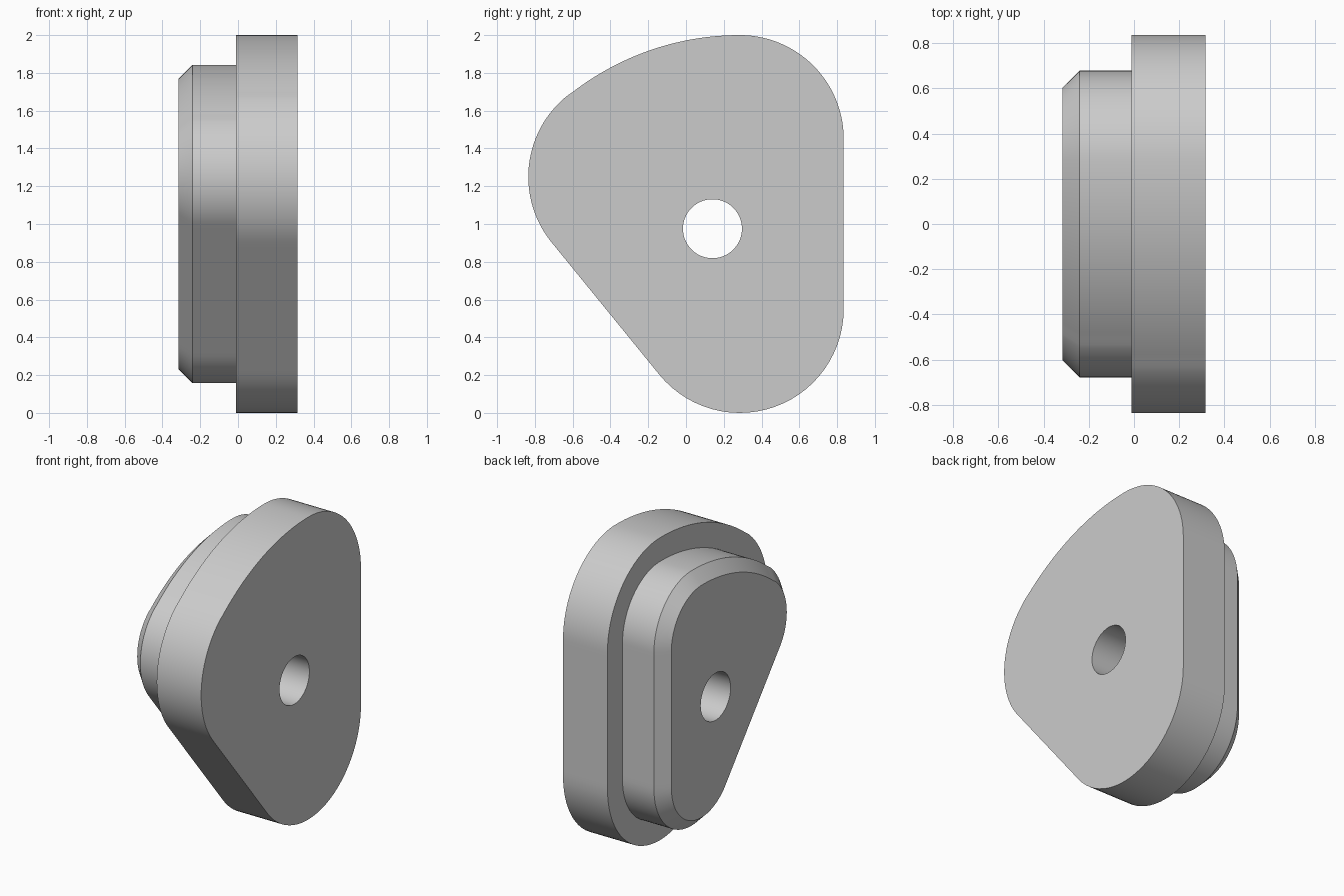
import bpy, bmesh, math
from math import cos, sin, radians, atan2

if "Cube" in bpy.data.objects:
    bpy.data.objects.remove(bpy.data.objects["Cube"])

# Rounded cam outline in the y-z plane: (centre y, centre z, radius, start, end)
LOW, HIGH, SIDE = (0.285, 0.55), (0.285, 1.45), (-0.285, 1.25)
a_big = math.degrees(atan2(SIDE[1] - LOW[1], SIDE[0] - LOW[0]))
a_low = a_big + 90
ARCS = [
    (*HIGH, 0.55, 0, 90),             # upper corner
    (*LOW, 1.45, 90, a_big),          # broad crown
    (*SIDE, 0.55, a_big, a_low),      # side corner
    (*LOW, 0.55, a_low, 360),         # lower corner
]
HOLE = (0.14, 0.975, 0.156)
STEPS = 28


def outline(inset):
    """Offset outline; the two straight runs are subdivided evenly."""
    arcs = [[(cy + (r - inset) * cos(radians(a0 + (a1 - a0) * i / STEPS)),
              cz + (r - inset) * sin(radians(a0 + (a1 - a0) * i / STEPS)))
             for i in range(STEPS + 1)] for cy, cz, r, a0, a1 in ARCS]
    pts = []
    for k, arc in enumerate(arcs):
        nxt = arcs[(k + 1) % len(arcs)][0]
        pts += arc[:-1]
        if k in (2, 3):
            (y0, z0), (y1, z1) = arc[-1], nxt
            pts += [(y0 + (y1 - y0) * i / STEPS, z0 + (z1 - z0) * i / STEPS)
                    for i in range(STEPS)]
    return pts


# Bore points face the matching outline points
bore = []
for y, z in outline(0):
    a = atan2(z - HOLE[1], y - HOLE[0])
    bore.append((HOLE[0] + HOLE[2] * cos(a), HOLE[1] + HOLE[2] * sin(a)))

# Stations: flange, step, boss, chamfer, then back through the bore
rings = [
    (0.315, bore), (0.315, outline(0)), (-0.01, outline(0)),
    (-0.01, outline(0.157)), (-0.24, outline(0.157)),
    (-0.315, outline(0.232)), (-0.315, bore),
]
bm = bmesh.new()
loops = [[bm.verts.new((x, y, z)) for y, z in pts] for x, pts in rings]
for k, a in enumerate(loops):
    b = loops[(k + 1) % len(loops)]
    n = len(a)
    for i in range(n):
        j = (i + 1) % n
        bm.faces.new((a[i], a[j], b[j], b[i]))
bmesh.ops.recalc_face_normals(bm, faces=bm.faces[:])

mesh = bpy.data.meshes.new("stepped_cam_plate")
bm.to_mesh(mesh)
bm.free()
plate = bpy.data.objects.new("stepped_cam_plate", mesh)
bpy.context.collection.objects.link(plate)

grey = bpy.data.materials.new("plain grey")
grey.diffuse_color = (0.6, 0.6, 0.6, 1)
grey.use_nodes = True
grey.node_tree.nodes["Principled BSDF"].inputs["Base Color"].default_value = grey.diffuse_color
mesh.materials.append(grey)

bpy.context.view_layer.objects.active = plate
plate.select_set(True)
bpy.ops.object.shade_smooth_by_angle(angle=radians(30))
